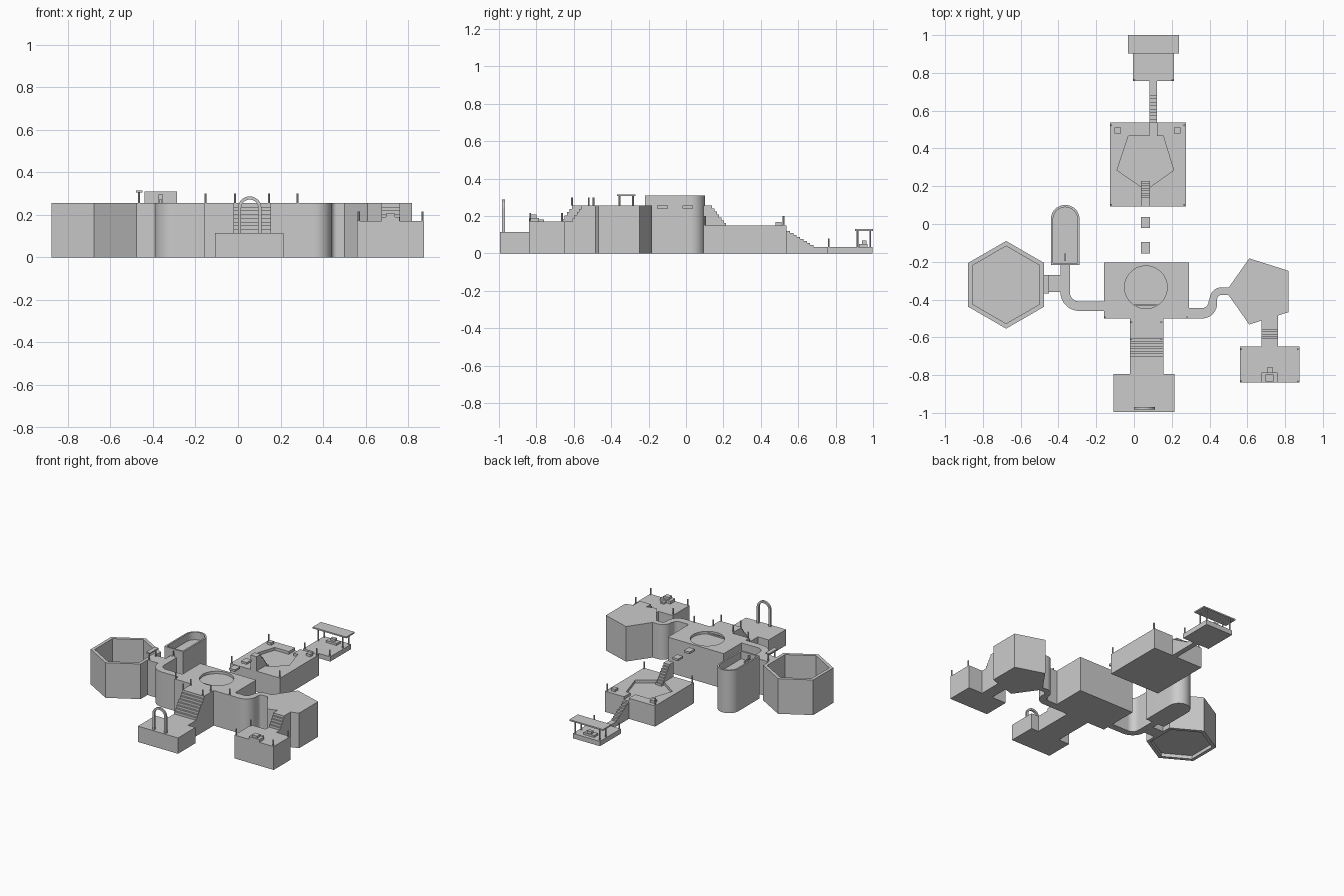
import bpy, bmesh, math
from mathutils import Vector

if "Cube" in bpy.data.objects:
    bpy.data.objects.remove(bpy.data.objects["Cube"])

TOP = 0.255  # main deck height


def extrude(name, pts, vec, smooth=False):
    """Closed 3D outline pushed along vec into a solid."""
    bm = bmesh.new()
    face = bm.faces.new([bm.verts.new(p) for p in pts])
    res = bmesh.ops.extrude_face_region(bm, geom=[face], use_keep_orig=True)
    bmesh.ops.translate(bm, vec=Vector(vec),
                        verts=[g for g in res["geom"] if isinstance(g, bmesh.types.BMVert)])
    bmesh.ops.recalc_face_normals(bm, faces=bm.faces)
    me = bpy.data.meshes.new(name)
    bm.to_mesh(me)
    bm.free()
    ob = bpy.data.objects.new(name, me)
    bpy.context.collection.objects.link(ob)
    if smooth:
        bpy.ops.object.select_all(action='DESELECT')
        bpy.context.view_layer.objects.active = ob
        ob.select_set(True)
        bpy.ops.object.shade_smooth_by_angle(angle=math.radians(30))
    return ob


def prism(name, pts, z0, z1, smooth=False):
    return extrude(name, [(x, y, z0) for x, y in pts], (0, 0, z1 - z0), smooth)


def box(name, x0, x1, y0, y1, z0, z1):
    return prism(name, [(x0, y0), (x1, y0), (x1, y1), (x0, y1)], z0, z1)


def arc(cx, cy, r, a0, a1, n=12):
    return [(cx + r * math.cos(math.radians(a0 + (a1 - a0) * i / n)),
             cy + r * math.sin(math.radians(a0 + (a1 - a0) * i / n))) for i in range(n + 1)]


def ring(cx, cy, r, n, turn=0):
    return arc(cx, cy, r, turn, turn + 360, n)[:-1]


def stairs(name, x0, x1, y_top, z_top, y_bot, z_bot, n, y_start, y_end, base=0.0):
    """Solid flight: landing from y_start, n steps, lower landing to y_end."""
    p = [(y_start, base), (y_start, z_top), (y_top, z_top)]
    dy, dz = (y_bot - y_top) / n, (z_bot - z_top) / n
    for i in range(n):
        p.append((y_top + dy * i, z_top + dz * (i + 1)))
        p.append((y_top + dy * (i + 1), z_top + dz * (i + 1)))
    if abs(y_end - y_bot) > 1e-4:
        p.append((y_end, z_bot))
    p.append((y_end, base))
    return extrude(name, [(x0, y, z) for y, z in p], (x1 - x0, 0, 0))


def cut(ob, cutter):
    m = ob.modifiers.new("cut", 'BOOLEAN')
    m.operation, m.object, m.solver = 'DIFFERENCE', cutter, 'EXACT'
    bpy.ops.object.select_all(action='DESELECT')
    bpy.context.view_layer.objects.active = ob
    ob.select_set(True)
    bpy.ops.object.modifier_apply(modifier=m.name)
    bpy.data.objects.remove(cutter)


def posts(name, places, z0, z1, r=0.005):
    for x, y in places:
        prism(name, ring(x, y, r, 8), z0, z1)


# central hub with sunken circle
hub = box("hub", -0.16, 0.29, -0.50, -0.205, 0, TOP)
cut(hub, prism("hub_cutter", ring(0.063, -0.335, 0.113, 40), TOP - 0.018, 0.4))
box("hub_circle_step", 0.0, 0.125, -0.435, -0.425, TOP - 0.02, TOP - 0.009)
posts("hub_post", [(-0.153, -0.495), (0.28, -0.495), (-0.014, -0.61), (0.145, -0.61),
                   (-0.014, -0.52), (0.145, -0.52)], TOP, 0.30)

# front entrance with stairs and arch
box("entrance_block", -0.108, 0.214, -0.995, -0.795, 0, 0.115)
stairs("entrance_stairs", -0.022, 0.155, -0.61, TOP, -0.715, 0.115, 8, -0.50, -0.795)
arch = ([(0.0, 0.115)] + arc(0.055, 0.232, 0.055, 180, 0, 16) + [(0.11, 0.115), (0.095, 0.115)]
        + arc(0.055, 0.232, 0.04, 0, 180, 16) + [(0.015, 0.115)])
extrude("entrance_arch", [(x, -0.983, z) for x, z in arch], (0, 0.014, 0), True)

# left curved corridor
prism("left_corridor", [(-0.16, -0.46)] + arc(-0.29, -0.36, 0.10, 270, 180)
      + [(-0.39, -0.215), (-0.34, -0.215)] + arc(-0.29, -0.36, 0.05, 180, 270)
      + [(-0.16, -0.41)], 0, TOP, True)

# round-ended tower with parapet
def u_shape(t):
    r = 0.076 - t
    return [(-0.364 + r, -0.218 + t)] + arc(-0.364, 0.025, r, 0, 180, 24) + [(-0.364 - r, -0.218 + t)]

tower = prism("round_tower", u_shape(0), 0, 0.31)
cut(tower, prism("tower_cutter", u_shape(0.012), TOP, 0.4))
cut(tower, box("door_cutter", -0.372, -0.356, -0.23, -0.19, TOP, 0.295))
tower.select_set(True)
bpy.context.view_layer.objects.active = tower
bpy.ops.object.shade_smooth_by_angle(angle=math.radians(30))
box("tower_slab", -0.369, -0.359, -0.195, -0.155, TOP, 0.275)

# hexagonal well: open ring with raised floor
hexa = prism("hexagon_well", ring(-0.677, -0.322, 0.232, 6, 30), 0, TOP)
cut(hexa, prism("hexagon_cutter", ring(-0.677, -0.322, 0.205, 6, 30), -0.1, 0.4))
prism("hexagon_floor", ring(-0.677, -0.322, 0.206, 6, 30), 0.025, 0.035)

# bridge and gate
box("hexagon_bridge", -0.48, -0.385, -0.36, -0.27, 0, TOP)
posts("gate_post", [(-0.465, -0.355), (-0.465, -0.283)], TOP, 0.306)
box("gate_beam", -0.48, -0.45, -0.368, -0.27, 0.306, 0.315)

# right S-shaped corridor and pentagon
prism("right_corridor", [(0.29, -0.50)] + arc(0.36, -0.42, 0.08, 270, 360)
      + arc(0.465, -0.40, 0.025, 180, 90) + [(0.51, -0.375), (0.51, -0.335)]
      + arc(0.465, -0.40, 0.065, 90, 180) + arc(0.36, -0.41, 0.035, 0, -90)
      + [(0.29, -0.445)], 0, TOP, True)
prism("pentagon_block", [(0.61, -0.182), (0.818, -0.248), (0.818, -0.467), (0.61, -0.532),
                         (0.487, -0.357)], 0, TOP)

# right stairs, lower block and altar
stairs("right_stairs", 0.675, 0.762, -0.56, TOP, -0.62, 0.17, 5, -0.47, -0.648)
box("right_block", 0.56, 0.875, -0.84, -0.648, 0, 0.17)
posts("right_post", [(x, y) for x in (0.568, 0.868) for y in (-0.833, -0.663)], 0.17, 0.215)
box("altar_base", 0.675, 0.76, -0.84, -0.785, 0.17, 0.19)
box("altar_top", 0.697, 0.738, -0.835, -0.798, 0.19, 0.207)
box("altar_step", 0.708, 0.734, -0.785, -0.758, 0.17, 0.18)

# floating stepping platforms
for y0, y1 in ((-0.155, -0.095), (-0.02, 0.037)):
    box("floating_platform", 0.038, 0.084, y0, y1, 0.24, TOP)

# north block with sunken pentagon court and channel
north = box("north_block", -0.128, 0.274, 0.093, 0.538, 0, 0.15)
cut(north, prism("court_cutter", [(-0.03, 0.465), (-0.09, 0.285), (0.063, 0.18), (0.21, 0.285),
                                  (0.155, 0.465), (0.122, 0.465), (0.122, 0.6), (0.083, 0.6),
                                  (0.083, 0.465)], 0.13, 0.3))
stairs("court_stairs", 0.036, 0.084, 0.14, TOP, 0.24, 0.13, 8, 0.093, 0.24, 0.12)
for x in (-0.085, 0.23):
    box("court_pedestal", x - 0.017, x + 0.017, 0.478, 0.51, 0.15, 0.168)
posts("north_post", [(x, y) for x in (-0.12, 0.266) for y in (0.101, 0.522)], 0.15, 0.20)

# stairs down to the far pavilion
stairs("pavilion_stairs", 0.083, 0.122, 0.538, 0.13, 0.70, 0.035, 9, 0.53, 0.76)
box("pavilion_floor", -0.006, 0.212, 0.757, 0.997, 0, 0.035)
posts("pavilion_marker", [(0.002, 0.763), (0.204, 0.763)], 0.035, 0.08)
posts("pavilion_column", [(x, y) for x in (0.005, 0.2) for y in (0.917, 0.985)], 0.035, 0.122)
box("pavilion_roof", -0.033, 0.238, 0.903, 1.0, 0.12, 0.13)
box("pavilion_altar", 0.06, 0.145, 0.925, 0.97, 0.035, 0.05)
box("pavilion_altar_top", 0.085, 0.12, 0.94, 0.965, 0.05, 0.068)
